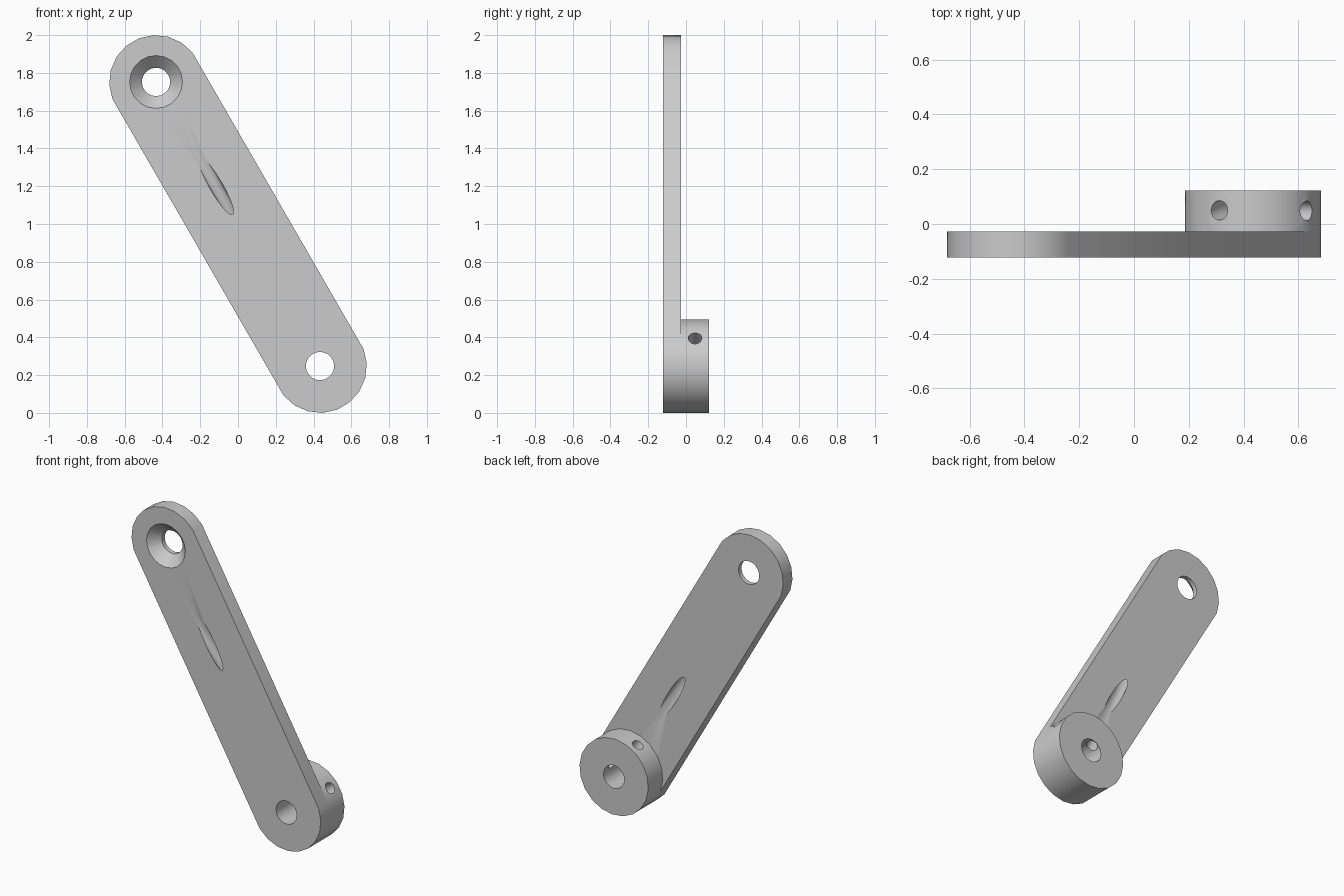
import bpy, bmesh, math
from mathutils import Vector

cube = bpy.data.objects.get("Cube")
if cube:
    bpy.data.objects.remove(cube, do_unlink=True)

SIDES = 20
R = 0.248                                # end radius
FRONT, STEP, BACK = -0.122, -0.027, 0.122
HUB = Vector((0.434, 0, R))
TIP = Vector((-0.434, 0, 2 - R))
ALONG = (TIP - HUB).normalized()         # from hub to tip

metal = bpy.data.materials.new("light_grey")
metal.use_nodes = True
metal.diffuse_color = (0.6, 0.6, 0.6, 1)
metal.node_tree.nodes["Principled BSDF"].inputs["Base Color"].default_value = (0.6, 0.6, 0.6, 1)


def to_object(name, bm):
    bmesh.ops.recalc_face_normals(bm, faces=bm.faces)
    mesh = bpy.data.meshes.new(name)
    bm.to_mesh(mesh)
    bm.free()
    mesh.materials.append(metal)
    obj = bpy.data.objects.new(name, mesh)
    bpy.context.collection.objects.link(obj)
    return obj


def arc(centre, radius, first=0, count=SIDES):
    """Points around y, with a flat facing across the arm."""
    angles = [math.radians(39 + 360 / SIDES * (first + i)) for i in range(count)]
    return [centre + radius * Vector((math.cos(a), 0, math.sin(a))) for a in angles]


def prism(name, points, y0, y1):
    bm = bmesh.new()
    face = bm.faces.new([bm.verts.new((p.x, y0, p.z)) for p in points])
    ext = bmesh.ops.extrude_face_region(bm, geom=[face])["geom"]
    bmesh.ops.translate(bm, vec=(0, y1 - y0, 0),
                        verts=[v for v in ext if isinstance(v, bmesh.types.BMVert)])
    return to_object(name, bm)


def drill(name, start, end, r1, r2):
    axis = end - start
    bm = bmesh.new()
    bmesh.ops.create_cone(bm, cap_ends=True, segments=SIDES, radius1=r1, radius2=r2,
                          depth=axis.length)
    rot = axis.to_track_quat("Z", "Y").to_matrix()
    bmesh.ops.rotate(bm, matrix=rot, verts=bm.verts)
    bmesh.ops.translate(bm, vec=(start + end) / 2, verts=bm.verts)
    return to_object(name, bm)


def combine(target, tool, operation):
    tool.hide_render = True
    mod = target.modifiers.new(tool.name, "BOOLEAN")
    mod.operation, mod.solver, mod.object = operation, "EXACT", tool
    bpy.context.view_layer.objects.active = target
    bpy.ops.object.modifier_apply(modifier=mod.name)
    bpy.data.objects.remove(tool, do_unlink=True)


# Flat arm with rounded ends, and the hub behind its lower end
half = SIDES // 2
outline = arc(TIP, R, 0, half) + arc(HUB, R, half, half)
arm = prism("crank_arm", outline, FRONT, STEP)
combine(arm, prism("hub", arc(HUB, R), STEP, BACK), "UNION")

# Shaft bore and tip hole
for name, centre in (("shaft_bore", HUB), ("tip_hole", TIP)):
    combine(arm, prism(name, arc(centre, 0.075), -0.3, 0.3), "DIFFERENCE")

# Countersink, narrowing from the front
face = TIP + Vector((0, FRONT, 0))
out, deep = Vector((0, -0.02, 0)), Vector((0, 0.067, 0))
combine(arm, drill("countersink", face + out, face + deep, 0.16, 0.073), "DIFFERENCE")

# Slanted tool channel through the arm to the hub, then the side screw hole
slope = -0.2
channel = [HUB + ALONG * t + Vector((0, FRONT + slope * (t - 1.103), 0)) for t in (1.5, 0.06)]
combine(arm, drill("tool_channel", *channel, 0.035, 0.035), "DIFFERENCE")
side = Vector((math.cos(math.radians(37)), 0, math.sin(math.radians(37))))
mid = HUB + Vector((0, 0.048, 0))
combine(arm, drill("screw_hole", mid + side * 0.4, mid + side * 0.03, 0.036, 0.036), "DIFFERENCE")

# Smooth round walls, sharp rims
bpy.ops.object.select_all(action="DESELECT")
arm.select_set(True)
bpy.context.view_layer.objects.active = arm
bpy.ops.object.shade_smooth_by_angle(angle=math.radians(30))
